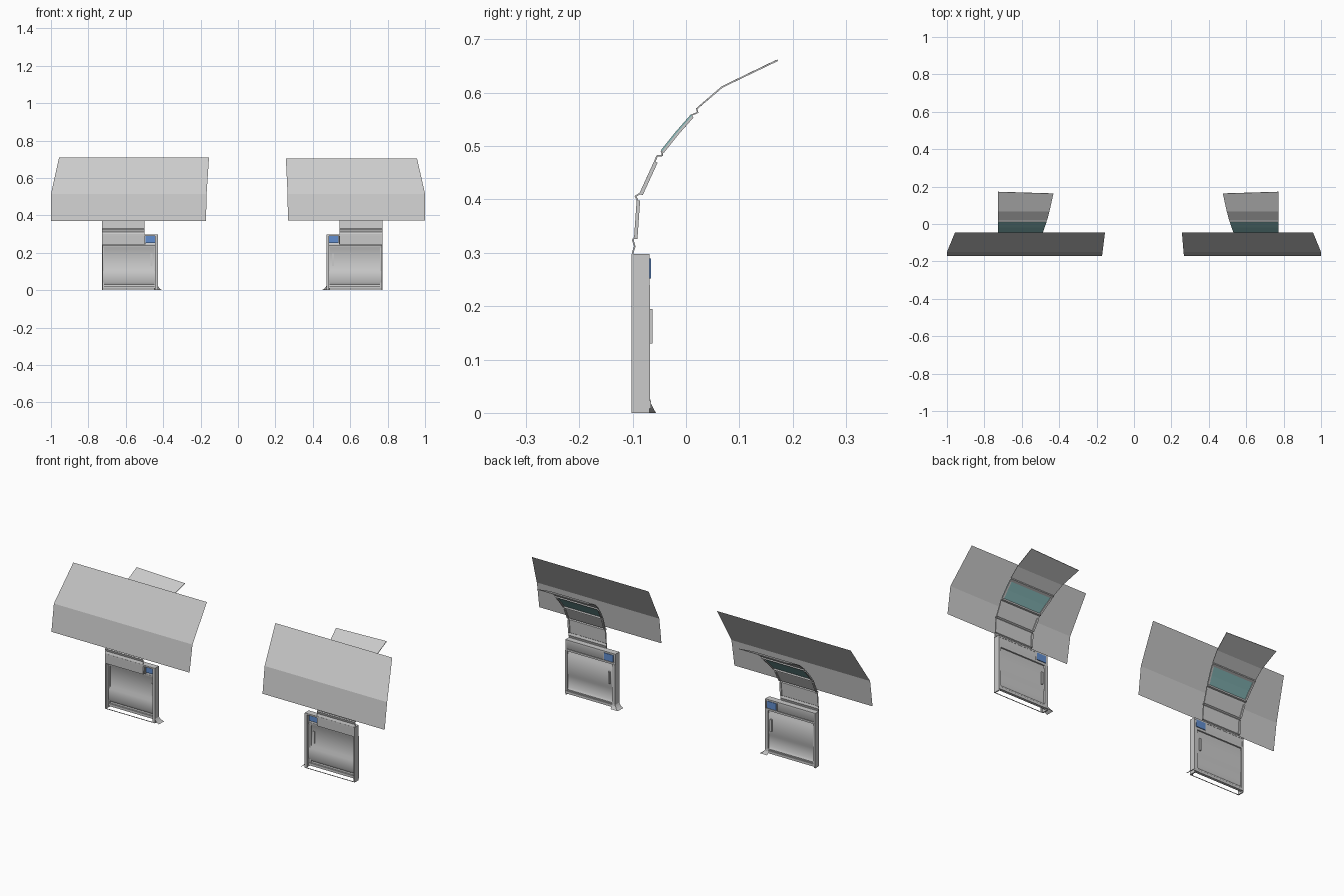
import bpy, bmesh

if "Cube" in bpy.data.objects:
    bpy.data.objects.remove(bpy.data.objects["Cube"])

teal = bpy.data.materials.new("teal_glass")
teal.diffuse_color = (0.25, 0.5, 0.5, 1)
teal.use_nodes = True
teal.node_tree.nodes["Principled BSDF"].inputs["Base Color"].default_value = teal.diffuse_color
blue = bpy.data.materials.new("blue_plastic")
blue.diffuse_color = (0.12, 0.27, 0.62, 1)
blue.use_nodes = True
blue.node_tree.nodes["Principled BSDF"].inputs["Base Color"].default_value = blue.diffuse_color


def make(name, verts, faces, mat=None, thick=0, smooth=False):
    me = bpy.data.meshes.new(name)
    me.from_pydata(verts, [], faces)
    bm = bmesh.new()
    bm.from_mesh(me)
    bmesh.ops.recalc_face_normals(bm, faces=bm.faces)
    bm.to_mesh(me)
    bm.free()
    ob = bpy.data.objects.new(name, me)
    bpy.context.collection.objects.link(ob)
    if mat:
        me.materials.append(mat)
    if thick:
        m = ob.modifiers.new("thickness", 'SOLIDIFY')
        m.thickness = thick
        m.offset = 0
    if smooth:
        bpy.context.view_layer.objects.active = ob
        ob.select_set(True)
        bpy.ops.object.shade_smooth_by_angle(angle=0.6)
        ob.select_set(False)
    return ob


def strip(name, rows, **kw):
    """Surface between two edges; each row is (x0, x1, y, z)."""
    v = []
    for x0, x1, y, z in rows:
        v += [(x0, y, z), (x1, y, z)]
    f = [(2*i, 2*i + 1, 2*i + 3, 2*i + 2) for i in range(len(rows) - 1)]
    return make(name, v, f, **kw)


def box(name, x, y, z, mat=None):
    v = [(a, b, c) for a in x for b in y for c in z]
    f = [(0, 1, 3, 2), (4, 6, 7, 5), (0, 4, 5, 1), (2, 3, 7, 6), (0, 2, 6, 4), (1, 5, 7, 3)]
    return make(name, v, f, mat)


# upper band: (narrow-side x, y, z) for each panel of the curved window
LOWER = [(-.5, -.098, .245), (-.5, -.1, .3), (-.5, -.096, .312), (-.5, -.1, .325)]
NECK = [(-.5, -.1, .325), (-.5, -.096, .328), (-.5, -.091, .4), (-.5, -.095, .406)]
MID = [(-.5, -.095, .406), (-.499, -.086, .411), (-.492, -.058, .472), (-.49, -.054, .482)]
JOINT = [(-.49, -.054, .482), (-.489, -.044, .482), (-.488, -.046, .491)]
GLASS = [(-.488, -.046, .491), (-.478, -.018, .526), (-.468, .01, .558)]
TOP = [(-.468, .01, .558), (-.466, .022, .563), (-.465, .02, .57), (-.452, .068, .611)]

# door back panel profile (y, z)
BACK = [(-.073, .012), (-.07, .03), (-.077, .042), (-.077, .1), (-.071, .115),
        (-.071, .22), (-.077, .23), (-.077, .24), (-.07, .25), (-.069, .295)]

L, R = -.728, -.428
for side in ("left", "right"):
    mx = (lambda x: x) if side == "left" else (lambda x: .044 - x)
    X = lambda a, b: (mx(a), mx(b))
    n = lambda s: side + "_" + s

    # door shell, open to the front and below
    strip(n("door_panel"), [(*X(L, R), y, z) for y, z in BACK], smooth=True)
    box(n("outer_wall"), X(L, L + .006), (-.102, -.068), (0, .298))
    box(n("inner_wall"), X(R - .006, R), (-.102, -.068), (0, .297))
    box(n("top_wall"), X(L, R), (-.102, -.068), (.29, .298))
    box(n("inner_front_lip"), X(R - .015, R), (-.102, -.098), (0, .297))
    box(n("bottom_front_edge"), X(L, R), (-.102, -.1), (0, .003))
    box(n("bottom_rail"), X(L, R), (-.08, -.066), (.008, .022))
    box(n("post_edge"), X(-.5, -.495), (-.09, -.068), (.245, .295))

    # back frame and handle
    box(n("back_rail"), X(L, R), (-.076, -.068), (.238, .248))
    box(n("back_frame_inner"), X(R - .018, R), (-.076, -.067), (.02, .24))
    box(n("back_frame_outer"), X(L, L + .012), (-.076, -.067), (.02, .24))
    box(n("handle"), X(-.468, -.458), (-.075, -.063), (.13, .195))
    box(n("blue_switch"), X(-.494, -.44), (-.084, -.066), (.252, .289), blue)

    # flared foot at the inner bottom corner
    foot = []
    for x, y1, z in [(R - .005, -.068, .032), (R + .003, -.066, .018),
                     (R + .012, -.06, .006), (R + .024, -.056, 0)]:
        foot += [(mx(x), -.102, z), (mx(x), y1, z), (mx(R - .02), y1, z)]
    make(n("foot_flare"), foot,
         [f for i in (0, 3, 6) for f in
          ((i, i + 1, i + 4, i + 3), (i + 1, i + 2, i + 5, i + 4))], smooth=True)

    # curved panels rising from the door
    for name, prof, mat in (("belt_panel", LOWER, None), ("neck_panel", NECK, None),
                            ("middle_panel", MID, None), ("joint_strip", JOINT, None),
                            ("glass_panel", GLASS, teal)):
        strip(n(name), [(*X(L, x), y, z) for x, y, z in prof], mat=mat, thick=.003)

    # roof flap with a slightly skewed end
    v = []
    for x, y, z in TOP:
        v += [(mx(L), y, z), (mx(x), y, z)]
    v += [(mx(L), .172, .661), (mx(-.431), .163, .657)]
    make(n("roof_panel"), v, [(2*i, 2*i + 1, 2*i + 3, 2*i + 2) for i in range(4)], thick=.003)

    # slim borders around the neck, middle and glass panels
    for a, prof in enumerate((NECK[1:3], MID[1:3], GLASS)):
        for edge in (0, 1):
            rows = []
            for x, y, z in prof:
                e = (L, L + .01) if edge == 0 else (x - .01, x)
                rows.append((*X(*e), y + .002, z - .002))
            strip(n("panel_border_%d_%d" % (a, edge)), rows, thick=.006)

# large folded sheets in front
strip("left_front_sheet", [(-1, -.171, -.171, .37), (-1, -.168, -.15, .515),
                           (-.957, -.155, -.045, .709)])
strip("right_front_sheet", [(.267, 1, -.171, .373), (.265, 1, -.15, .515),
                            (.256, .957, -.045, .705)])
for nm in ("left_front_sheet", "right_front_sheet"):
    me = bpy.data.objects[nm].data
    if me.polygons[0].normal.y > 0:
        me.flip_normals()
